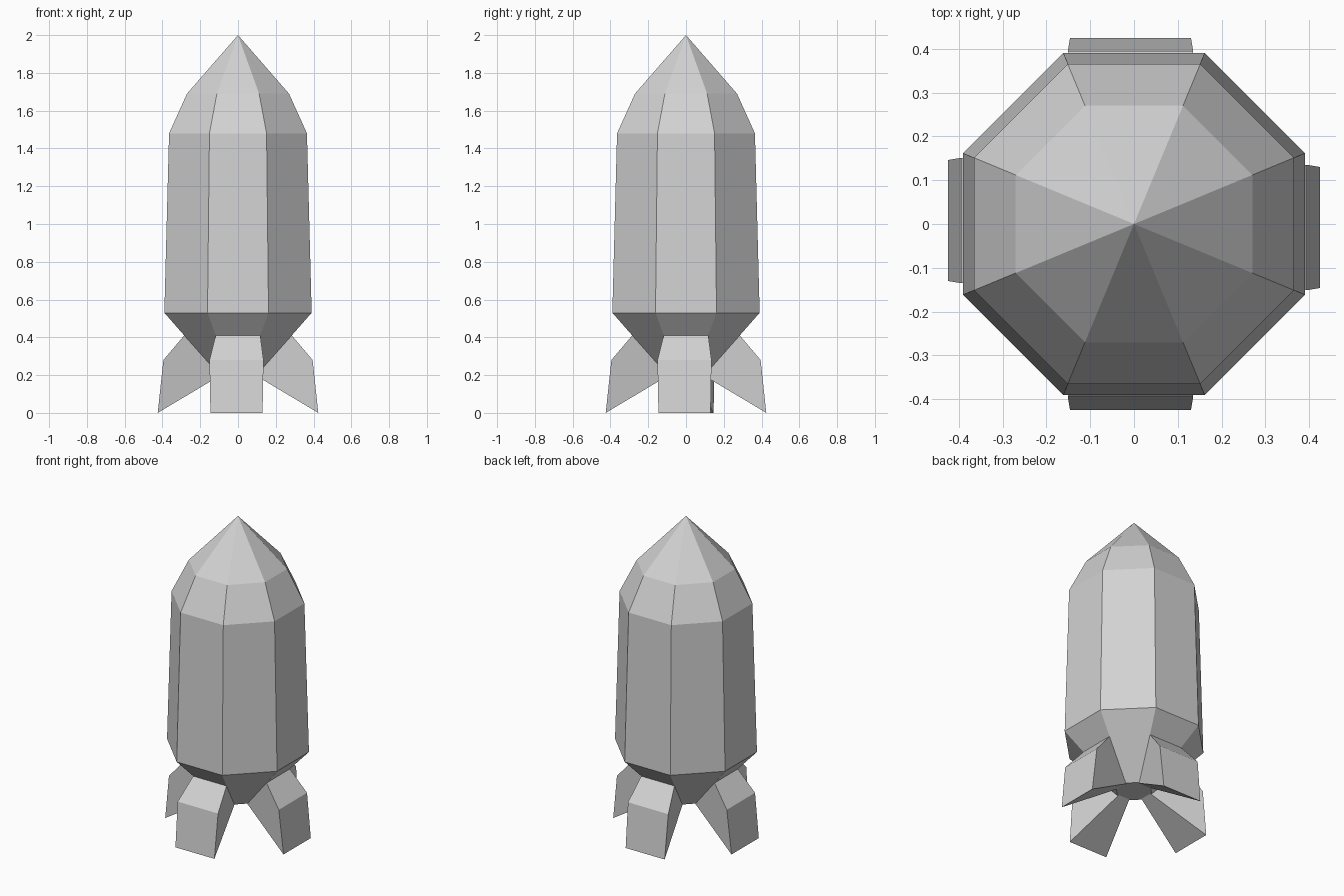
import bpy
import bmesh
from math import pi, cos, sin
from mathutils import Matrix, Vector

cube = bpy.data.objects.get("Cube")
if cube:
    bpy.data.objects.remove(cube, do_unlink=True)

# One plain grey for the whole rocket
grey = bpy.data.materials.new("light_grey")
grey.use_nodes = True
colour = (0.65, 0.65, 0.65, 1)
grey.diffuse_color = colour
shader = next(n for n in grey.node_tree.nodes if n.type == "BSDF_PRINCIPLED")
shader.inputs["Base Color"].default_value = colour
shader.inputs["Roughness"].default_value = 0.8

SIDES = 8


def finish(name, bm):
    bmesh.ops.recalc_face_normals(bm, faces=bm.faces)
    mesh = bpy.data.meshes.new(name)
    bm.to_mesh(mesh)
    bm.free()
    mesh.materials.append(grey)
    obj = bpy.data.objects.new(name, mesh)
    bpy.context.collection.objects.link(obj)
    return obj


def ring(bm, apothem, z):
    """Octagon with flat sides towards the axes."""
    r = apothem / cos(pi / SIDES)
    angles = [(i + 0.5) * 2 * pi / SIDES for i in range(SIDES)]
    return [bm.verts.new((r * cos(a), r * sin(a), z)) for a in angles]


def loft(name, profile, tip=None):
    bm = bmesh.new()
    rings = [ring(bm, a, z) for a, z in profile]
    for low, high in zip(rings, rings[1:]):
        for i in range(SIDES):
            j = (i + 1) % SIDES
            bm.faces.new((low[i], low[j], high[j], high[i]))
    bm.faces.new(rings[0])
    if tip is None:
        bm.faces.new(rings[-1])
    else:
        apex = bm.verts.new((0, 0, tip))
        for i in range(SIDES):
            bm.faces.new((rings[-1][i], rings[-1][(i + 1) % SIDES], apex))
    return finish(name, bm)


# Hull: tapered tail, long body and pointed nose in one skin
loft("hull", [(0.10, 0.20), (0.39, 0.53), (0.365, 1.48), (0.27, 1.69)], tip=2.0)


def fin(name, turn, shift):
    """Thick fin growing out of a tail panel; rows are (reach, height, half width, offset)."""
    rows = [(0.285, 0.41, 0.118, 0), (0.395, 0.28, 0.143, shift),
            (0.425, 0.0, 0.138, shift), (0.09, 0.20, 0.04, 0)]
    bm = bmesh.new()
    spin = Matrix.Rotation(turn, 3, "Z")
    left, right = [
        [bm.verts.new(spin @ Vector((s * w + o, -reach, z))) for reach, z, w, o in rows]
        for s in (1, -1)]
    for i in range(len(rows)):
        j = (i + 1) % len(rows)
        bm.faces.new((left[i], left[j], right[j], right[i]))
    bm.faces.new(left)
    bm.faces.new(right)
    return finish(name, bm)


# Four fins, each leaning very slightly to one side
for k, (name, shift) in enumerate([("front_fin", -0.008), ("left_fin", -0.008),
                                   ("back_fin", 0.008), ("right_fin", -0.008)]):
    fin(name, k * pi / 2, shift)
